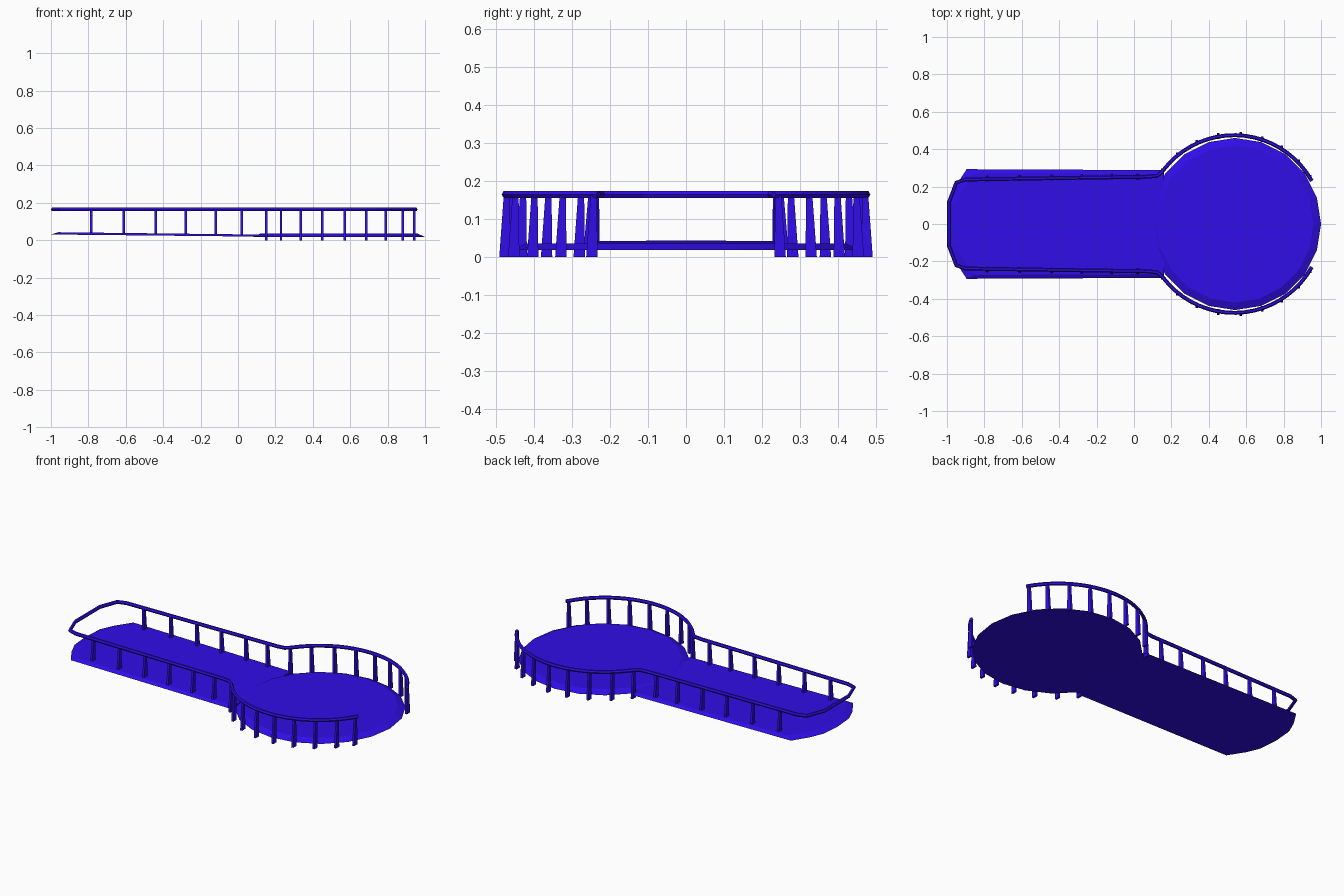
import bpy, bmesh
from math import sin, cos, sqrt, radians, tau

if "Cube" in bpy.data.objects:
    bpy.data.objects.remove(bpy.data.objects["Cube"])

blue = bpy.data.materials.new("blue_paint")
blue.diffuse_color = (0.03, 0.004, 0.8, 1)
blue.use_nodes = True
blue.node_tree.nodes["Principled BSDF"].inputs["Base Color"].default_value = blue.diffuse_color
CX, R, RAIL_Z = 0.535, 0.475, 0.165


def add(name, bm):
    bmesh.ops.recalc_face_normals(bm, faces=bm.faces)
    me = bpy.data.meshes.new(name)
    bm.to_mesh(me)
    bm.free()
    ob = bpy.data.objects.new(name, me)
    me.materials.append(blue)
    bpy.context.collection.objects.link(ob)
    return ob


def loft(bm, low, high):
    # closed solid between two outlines with the same point count
    a = [bm.verts.new(p) for p in low]
    b = [bm.verts.new(p) for p in high]
    bm.faces.new(a[::-1])
    bm.faces.new(b)
    n = len(a)
    for i in range(n):
        bm.faces.new((a[i], a[(i + 1) % n], b[(i + 1) % n], b[i]))


# round platform with sloped rim
bm = bmesh.new()
ring = lambda r, z: [(0.54 + r * cos(tau * i / 20), r * sin(tau * i / 20), z) for i in range(20)]
loft(bm, ring(0.46, 0.018), ring(0.42, 0.036))
add("round_platform", bm)

# sloping walkway with a faceted end
half = [(0.16, 0.288), (-0.895, 0.293), (-0.955, 0.2), (-0.99, 0.12)]
outline = half + [(-1.0, 0.0)] + [(x, -y) for x, y in reversed(half)]
bm = bmesh.new()
slope = lambda x, z0, z1: z1 + (z0 - z1) * (0.16 - x) / 1.16
low = [(x, y, slope(x, 0.031, 0.019)) for x, y in outline]
high = [(x if x > 0 else x + 0.04, y * 0.93, slope(x, 0.043, 0.030)) for x, y in outline]
loft(bm, low, high)
add("walkway", bm)

# continuous handrail
side = [(CX + R * cos(radians(a)), R * sin(radians(a))) for a in range(29, 143, 6)]
side += [(0.148, 0.278), (0.125, 0.259), (0.08, 0.253), (-0.9, 0.238),
         (-0.95, 0.222), (-0.99, 0.115)]
path = side + [(x, -y) for x, y in reversed(side)]
cu = bpy.data.curves.new("handrail", "CURVE")
cu.dimensions = "3D"
cu.bevel_depth = 0.0105
cu.bevel_resolution = 1
cu.use_fill_caps = True
sp = cu.splines.new("POLY")
sp.points.add(len(path) - 1)
for p, (x, y) in zip(sp.points, path):
    p.co = (x, y, RAIL_Z, 1)
    p.radius = 1
sp.use_smooth = False
cu.materials.append(blue)
bpy.context.collection.objects.link(bpy.data.objects.new("handrail", cu))


# wedge-shaped posts, wider at the foot
def post(bm, x, y, z0):
    w = 0.0065
    quad = lambda y0, y1, z: [(x - w, y0, z), (x + w, y0, z), (x + w, y1, z), (x - w, y1, z)]
    for s in (-1, 1):
        loft(bm, quad(s * (y - 0.012), s * (y + 0.018), z0),
             quad(s * (y - 0.010), s * (y + 0.006), RAIL_Z))


bm = bmesh.new()
for x in (0.15, 0.23, 0.335, 0.45, 0.57, 0.685, 0.79, 0.88, 0.942):
    post(bm, x, sqrt(R * R - (x - CX) ** 2), 0.0)
add("platform_posts", bm)

bm = bmesh.new()
for x in (-0.785, -0.61, -0.44, -0.28, -0.12, 0.02):
    post(bm, x, 0.252 + 0.015 * (x - 0.08), slope(x, 0.038, 0.024))
add("walkway_posts", bm)
